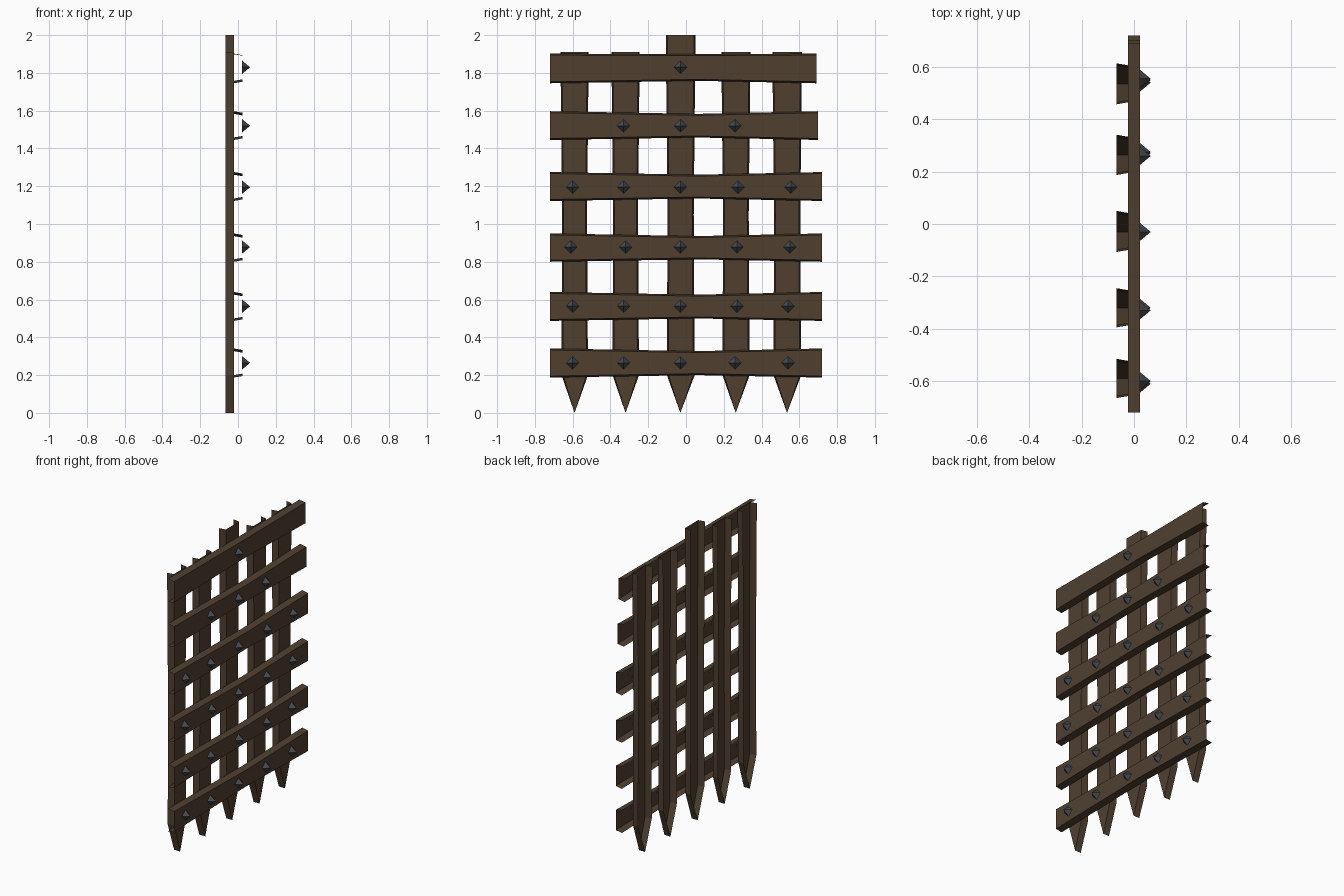
import bpy, bmesh, math
from mathutils import Matrix, Vector

if "Cube" in bpy.data.objects:
    bpy.data.objects.remove(bpy.data.objects["Cube"])


def material(name, col):
    m = bpy.data.materials.new(name)
    m.diffuse_color = (*col, 1)
    m.use_nodes = True
    m.node_tree.nodes["Principled BSDF"].inputs["Base Color"].default_value = m.diffuse_color
    return m


WOOD = material("dark wood", (0.080, 0.050, 0.030))
IRON = material("iron", (0.062, 0.070, 0.080))
FLARE = 0.008


def finish(bm, name, mat):
    me = bpy.data.meshes.new(name)
    bm.to_mesh(me)
    bm.free()
    me.materials.append(mat)
    ob = bpy.data.objects.new(name, me)
    bpy.context.collection.objects.link(ob)


def plank(name, sections, x_back, x_front, vertical):
    """Three-sided plank, open at the back and ends; sections are (along, low, high)."""
    bm = bmesh.new()
    rows = []
    for t, lo, hi in sections:
        f = min(FLARE, (hi - lo) / 2)
        pts = [(x_back, lo), (x_front, lo + f), (x_front, hi - f), (x_back, hi)]
        rows.append([bm.verts.new((x, c, t) if vertical else (x, t, c)) for x, c in pts])
    for r, s in zip(rows, rows[1:]):
        for i in range(3):
            q = (r[i], r[i + 1], s[i + 1], s[i])
            bm.faces.new(q if vertical else q[::-1])
    bmesh.ops.remove_doubles(bm, verts=bm.verts, dist=1e-5)
    finish(bm, name, WOOD)


# Upright planks with pointed feet: left, right, tip, top
uprights = [(-0.665, -0.515, -0.59, 1.91), (-0.395, -0.245, -0.32, 1.91),
            (-0.107, 0.05, -0.03, 2.0), (0.187, 0.341, 0.263, 1.91),
            (0.457, 0.614, 0.535, 1.91)]
for i, (a, b, tip, top) in enumerate(uprights):
    plank(f"upright_plank_{i + 1}",
          [(0, tip, tip), (0.2, a + 0.006, b - 0.004), (1.05, a + 0.009, b - 0.009), (top, a, b)],
          -0.067, -0.022, True)

# Cross planks, slightly pinched in the middle: bottom, top, right end
crosses = [(0.187, 0.341, 0.72), (0.487, 0.64, 0.72), (0.8, 0.95, 0.72),
           (1.122, 1.275, 0.72), (1.445, 1.597, 0.70), (1.745, 1.902, 0.69)]
for i, (a, b, end) in enumerate(crosses):
    plank(f"cross_plank_{i + 1}",
          [(-0.72, a, b), (0.06, a + 0.013, b - (0.003 if i == 5 else 0.014)), (end, a, b)],
          -0.022, 0.023, False)

# Four-sided iron studs
studs = [(0.265, (-0.6, -0.33, -0.03, 0.26, 0.54)), (0.565, (-0.6, -0.33, -0.03, 0.27, 0.54)),
         (0.878, (-0.61, -0.32, -0.03, 0.27, 0.55)), (1.195, (-0.6, -0.33, -0.03, 0.275, 0.555)),
         (1.52, (-0.33, -0.03, 0.26)), (1.83, (-0.03,))]
R = 0.035
for i, (z, ys) in enumerate(studs):
    bm = bmesh.new()
    for y in ys:
        tip = bm.verts.new((0.064, y, z))
        ring = [bm.verts.new((0.022, y + R * math.cos(k * math.pi / 2),
                              z + R * math.sin(k * math.pi / 2))) for k in range(4)]
        for k in range(4):
            bm.faces.new((ring[k], ring[(k + 1) % 4], tip))
    finish(bm, f"stud_row_{i + 1}", IRON)
